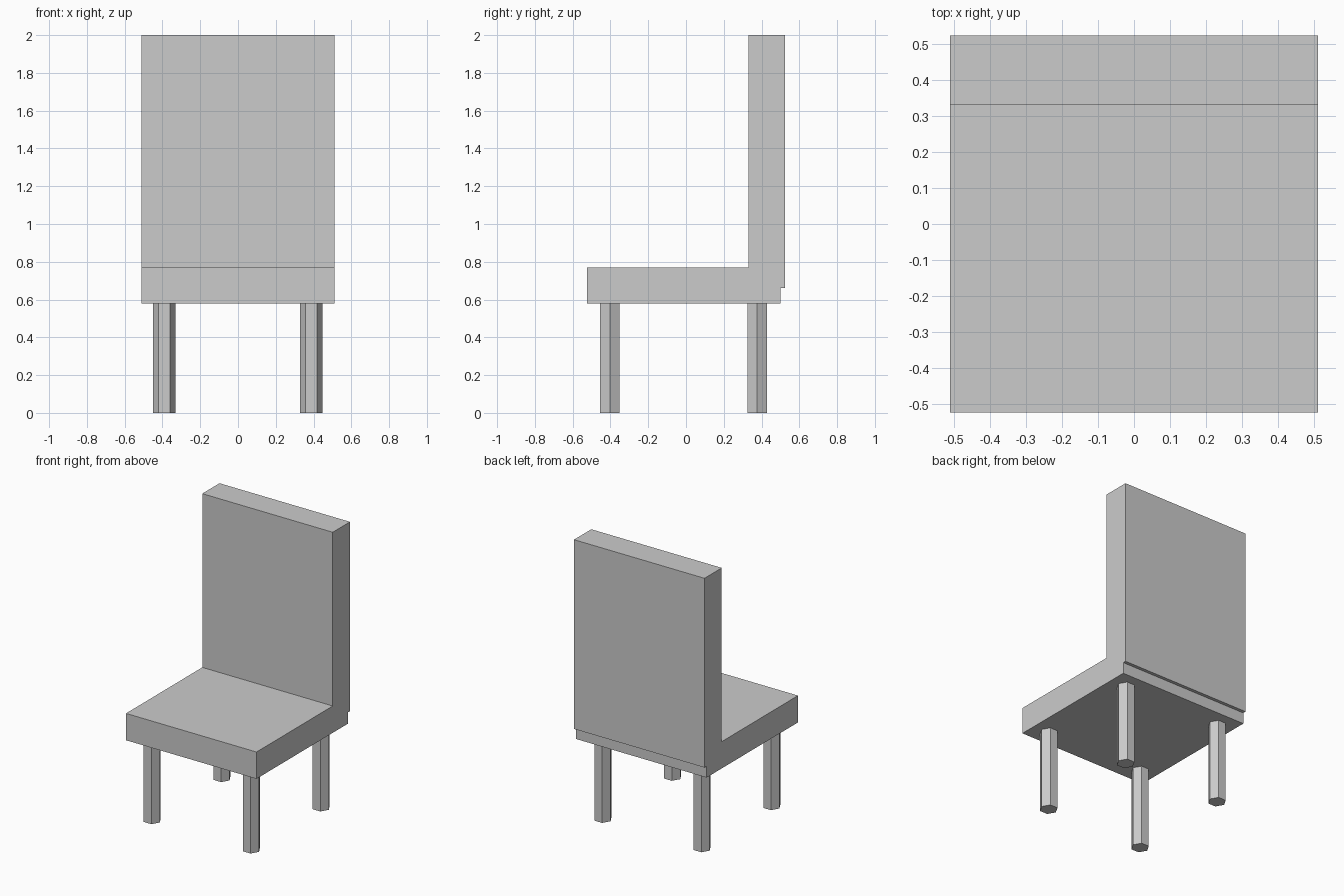
import bpy, bmesh, math
from mathutils import Matrix

if "Cube" in bpy.data.objects:
    bpy.data.objects.remove(bpy.data.objects["Cube"])

grey = bpy.data.materials.new("plain grey")
grey.diffuse_color = (0.6, 0.6, 0.6, 1)
grey.use_nodes = True
grey.node_tree.nodes["Principled BSDF"].inputs["Base Color"].default_value = grey.diffuse_color


def make_object(name, bm):
    bmesh.ops.recalc_face_normals(bm, faces=bm.faces)
    mesh = bpy.data.meshes.new(name)
    bm.to_mesh(mesh)
    bm.free()
    mesh.materials.append(grey)
    obj = bpy.data.objects.new(name, mesh)
    bpy.context.collection.objects.link(obj)
    return obj


# Seat and backrest: one side profile (y, z) extruded across the width
HALF_WIDTH = 0.511
profile = [(-0.523, 0.58), (0.5, 0.58), (0.5, 0.66), (0.523, 0.66),
           (0.523, 2.0), (0.33, 2.0), (0.33, 0.77), (-0.523, 0.77)]
bm = bmesh.new()
side = bm.faces.new([bm.verts.new((-HALF_WIDTH, y, z)) for y, z in profile])
extruded = bmesh.ops.extrude_face_region(bm, geom=[side], use_keep_orig=True)
new_verts = [g for g in extruded["geom"] if isinstance(g, bmesh.types.BMVert)]
bmesh.ops.translate(bm, verts=new_verts, vec=(2 * HALF_WIDTH, 0, 0))
make_object("seat_and_backrest", bm)

# Four hexagonal legs, corners pointing sideways
LEG_HEIGHT = 0.58
for row, y in (("front", -0.403), ("back", 0.377)):
    for label, x in (("left", -0.39), ("right", 0.387)):
        bm = bmesh.new()
        bmesh.ops.create_cone(
            bm, cap_ends=True, segments=6, radius1=0.06, radius2=0.06,
            depth=LEG_HEIGHT, matrix=Matrix.Rotation(math.radians(90), 4, 'Z'))
        bmesh.ops.translate(bm, verts=bm.verts, vec=(x, y, LEG_HEIGHT / 2))
        make_object(f"{row}_{label}_leg", bm)
